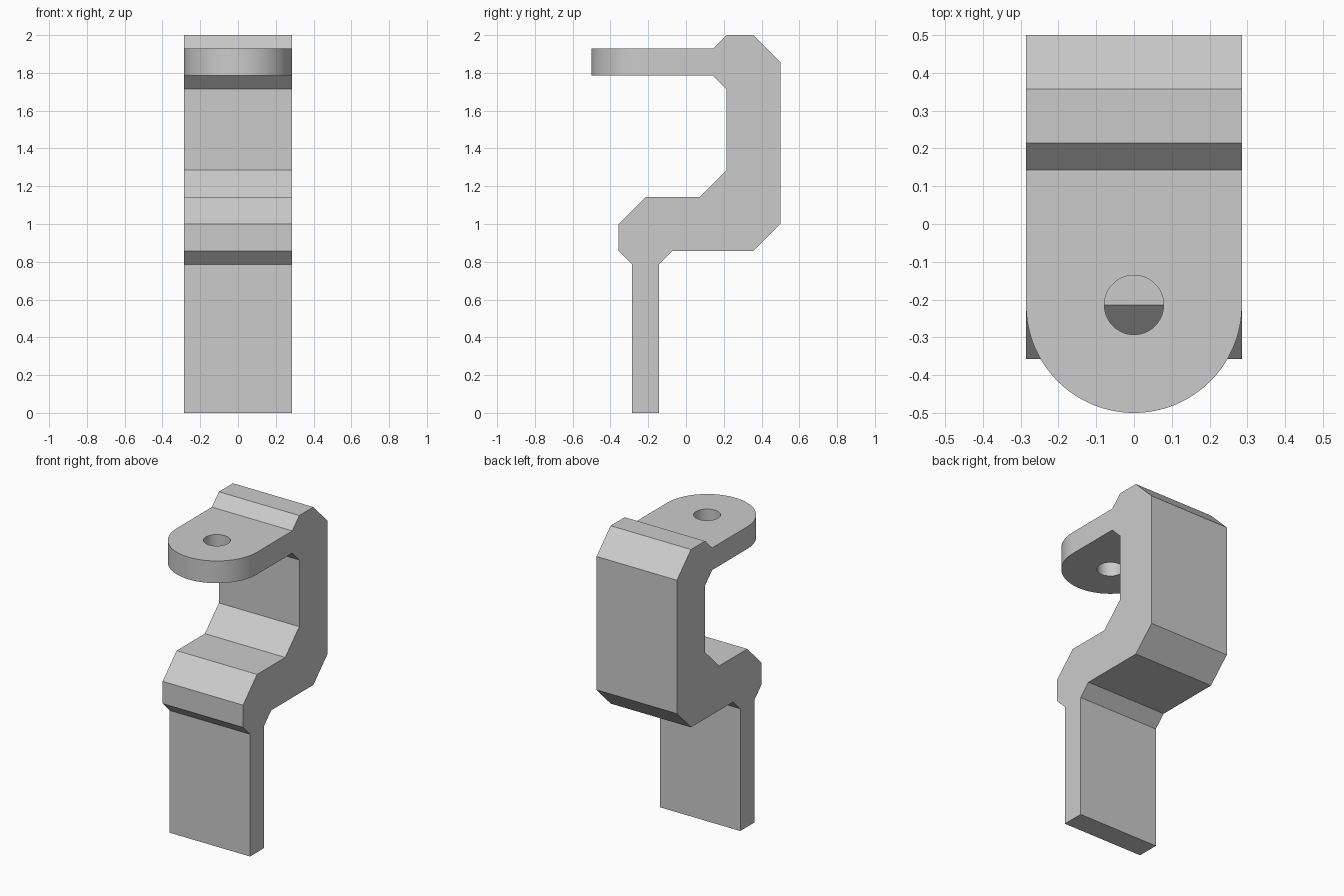
import bpy, bmesh
from math import sin, cos, pi, radians
from mathutils import Matrix, Vector

cube = bpy.data.objects.get("Cube")
if cube:
    bpy.data.objects.remove(cube, do_unlink=True)

UNIT = 1 / 14          # design module: all sizes below are whole modules
HALF_WIDTH = 4
HOLE_RADIUS = 1.1

metal = bpy.data.materials.new("light grey metal")
metal.use_nodes = True
metal.diffuse_color = (0.6, 0.6, 0.6, 1)
metal.node_tree.nodes["Principled BSDF"].inputs["Base Color"].default_value = (0.6, 0.6, 0.6, 1)


def prism(name, outline, depth, frame):
    """Extrude a flat outline by +-depth along the local z of the frame."""
    bm = bmesh.new()
    face = bm.faces.new([bm.verts.new((a, b, -depth)) for a, b in outline])
    grown = bmesh.ops.extrude_face_region(bm, geom=[face])["geom"]
    bmesh.ops.translate(bm, vec=(0, 0, 2 * depth),
                        verts=[v for v in grown if isinstance(v, bmesh.types.BMVert)])
    bm.transform(Matrix.Scale(UNIT, 4) @ frame)
    bmesh.ops.recalc_face_normals(bm, faces=bm.faces)
    mesh = bpy.data.meshes.new(name)
    bm.to_mesh(mesh)
    bm.free()
    obj = bpy.data.objects.new(name, mesh)
    bpy.context.collection.objects.link(obj)
    return obj


def axes(x, y, z, origin=(0, 0, 0)):
    frame = Matrix((x, y, z)).transposed().to_4x4()
    frame.translation = Vector(origin)
    return frame


def arc(radius, start, end, steps):
    return [(radius * cos(start + (end - start) * i / steps),
             radius * sin(start + (end - start) * i / steps)) for i in range(steps + 1)]


def cut(target, cutter):
    cutter.hide_render = True
    mod = target.modifiers.new("cut", 'BOOLEAN')
    mod.operation = 'DIFFERENCE'
    mod.solver = 'EXACT'
    mod.object = cutter
    bpy.context.view_layer.objects.active = target
    bpy.ops.object.modifier_apply(modifier=mod.name)
    bpy.data.objects.remove(cutter, do_unlink=True)


X, Y, Z = (1, 0, 0), (0, 1, 0), (0, 0, 1)

# Bent bracket: side profile (y, z) swept across the width
profile = [(-4, 0), (-2, 0), (-2, 11), (-1, 12), (5, 12), (7, 14), (7, 26),
           (5, 28), (3, 28), (2, 27), (-7, 27), (-7, 25), (2, 25), (3, 24),
           (3, 18), (1, 16), (-3, 16), (-5, 14), (-5, 12), (-4, 11)]
bracket = prism("bent_bracket", profile, HALF_WIDTH, axes(Y, Z, X))
bracket.data.materials.append(metal)

# Round the end of each lug and drill its bolt hole
r, out = HALF_WIDTH, HALF_WIDTH + 1
corners = arc(r, 0, -pi, 64) + [(-out, 0), (-out, -out), (out, -out), (out, 0)]
bolt_hole = arc(HOLE_RADIUS, 0, 2 * pi, 48)[:-1]
lugs = {"lower_lug": axes(X, Z, Y, (0, -3, 4)),
        "upper_lug": axes(X, Y, Z, (0, -3, 26))}
for name, frame in lugs.items():
    cut(bracket, prism(name + "_corner_cutter", corners, 2, frame))
    cut(bracket, prism(name + "_hole_cutter", bolt_hole, 2, frame))

# Smooth round ends and holes, crisp bends
bracket.data.shade_smooth()
bracket.data.set_sharp_from_angle(angle=radians(25))
